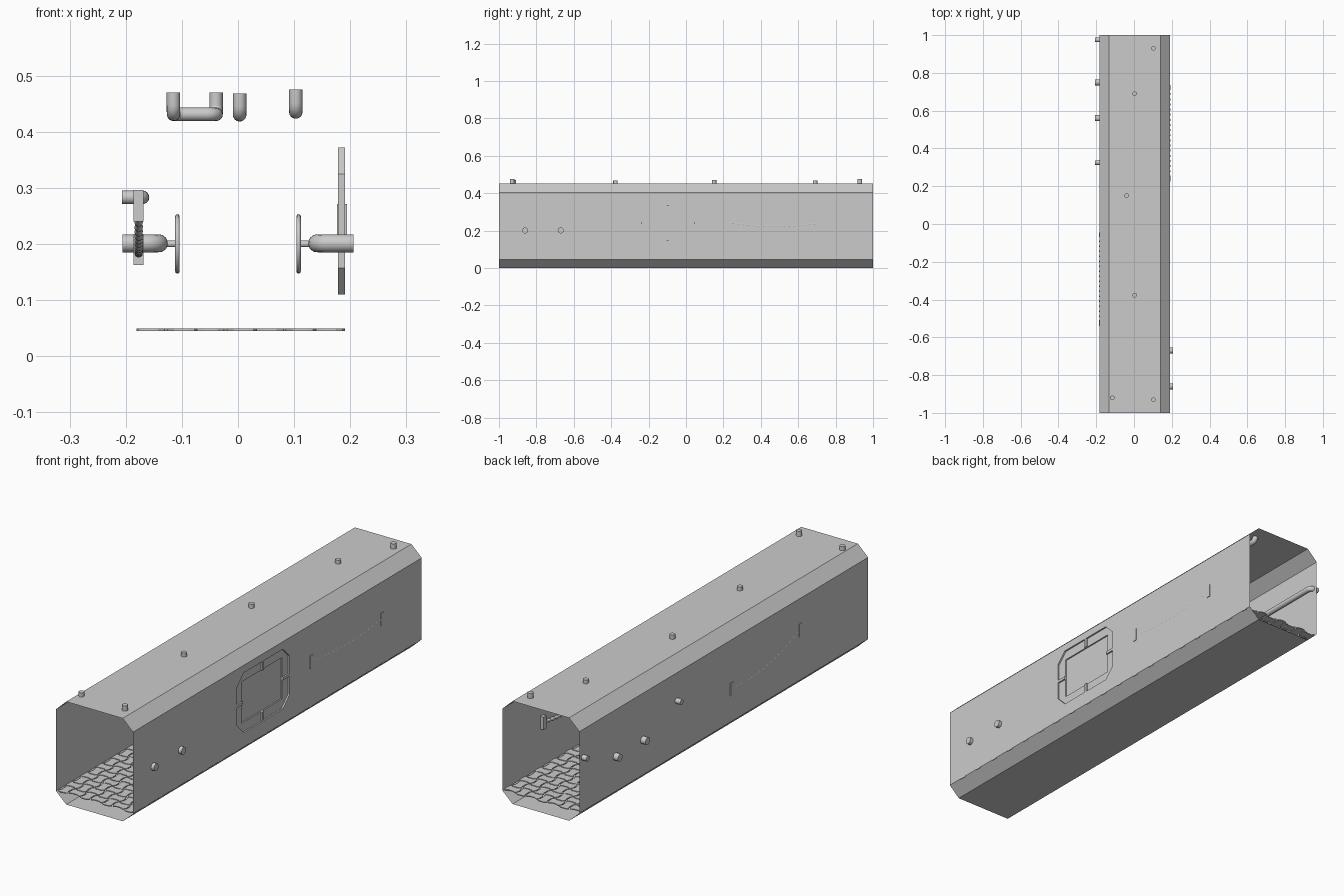
import bpy, bmesh, math
from mathutils import Vector

if "Cube" in bpy.data.objects:
    bpy.data.objects.remove(bpy.data.objects["Cube"])

CX = 0.004          # shell centre line


def finish(name, bm, smooth=None, recalc=True):
    bmesh.ops.remove_doubles(bm, verts=bm.verts, dist=1e-5)
    if recalc:
        bmesh.ops.recalc_face_normals(bm, faces=bm.faces)
    me = bpy.data.meshes.new(name)
    bm.to_mesh(me)
    bm.free()
    ob = bpy.data.objects.new(name, me)
    bpy.context.collection.objects.link(ob)
    if smooth:
        bpy.ops.object.select_all(action='DESELECT')
        bpy.context.view_layer.objects.active = ob
        ob.select_set(True)
        bpy.ops.object.shade_smooth_by_angle(angle=math.radians(smooth))
    return ob


def bridge(bm, a, b):
    """Faces between two closed loops; repeated points become triangles."""
    n = len(a)
    for i in range(n):
        j = (i + 1) % n
        pts = []
        for p in (a[i], a[j], b[j], b[i]):
            if p not in pts:
                pts.append(p)
        if len(pts) > 2:
            bm.faces.new([bm.verts.new(p) for p in pts])


def box(bm, lo, hi):
    r = bmesh.ops.create_cube(bm, size=1)
    for v in r['verts']:
        v.co = Vector([(lo[k] + hi[k]) / 2 + v.co[k] * (hi[k] - lo[k]) for k in range(3)])


# window outlines, y/z
Y0, Y1, Z0, Z1, C = -0.28, 0.085, 0.11, 0.372, 0.047
OCT = [(Y0 + C, Z0), (Y1 - C, Z0), (Y1, Z0 + C), (Y1, Z1 - C),
       (Y1 - C, Z1), (Y0 + C, Z1), (Y0, Z1 - C), (Y0, Z0 + C)]


def corners(y0, y1, z0, z1):
    a, b, c, d = (y0, z0), (y1, z0), (y1, z1), (y0, z1)
    return [a, b, b, c, c, d, d, a]


def at_x(loop, x):
    return [(x, y, z) for y, z in loop]


# octagonal shell, open at both ends, with a window opening in the right wall
prof = [(0.187, 0.047), (0.137, 0.001), (-0.137, 0.001), (-0.187, 0.047),
        (-0.187, 0.405), (-0.137, 0.452), (0.137, 0.452), (0.187, 0.405)]
bm = bmesh.new()
for (xa, za), (xb, zb) in zip(prof, prof[1:]):
    bm.faces.new([bm.verts.new(p) for p in ((CX + xa, -1, za), (CX + xb, -1, zb),
                                            (CX + xb, 1, zb), (CX + xa, 1, za))])
wx = CX + 0.187
bridge(bm, at_x(corners(-1, 1, 0.047, 0.405), wx), at_x(OCT, wx))
finish('corridor_shell', bm)

# stepped window frame, pane and four ribs
bm = bmesh.new()
RECT = corners(-0.237, 0.042, 0.15, 0.332)
loops = [at_x(OCT, wx), at_x(OCT, 0.184), at_x(RECT, 0.184), at_x(RECT, 0.178)]
for a, b in zip(loops, loops[1:]):
    bridge(bm, a, b)
bm.faces.new([bm.verts.new((0.178, y, z)) for y, z in RECT[::2]])
back = at_x(OCT, 0.178)
bridge(bm, loops[1], back)
bridge(bm, back, loops[3])
finish('window_frame', bm)
bm = bmesh.new()
yc, zc, w = (Y0 + Y1) / 2, (Z0 + Z1) / 2, 0.006
for za, zb in ((Z0, 0.15), (0.332, Z1)):
    box(bm, (0.183, yc - w, za), (0.191, yc + w, zb))
for ya, yb in ((Y0, -0.237), (0.042, Y1)):
    box(bm, (0.183, ya, zc - w), (0.191, yb, zc + w))
finish('window_ribs', bm)

# floor of interlocking tread tiles, bulging and pinched in turn
bm = bmesh.new()
nx, ny = 7, 38
px, py, gap, bulge = 0.37 / nx, 1.985 / ny, 0.0025, 0.007
for i in range(nx):
    for j in range(ny):
        s = bulge if (i + j) % 2 else -bulge
        hx, hy = px / 2 - gap, py / 2 - gap
        pts = []
        for k in (-1, -0.5, 0.5, 1):
            pts.append((k * hx, -hy + s * (abs(k) < 1)))
        for k in (-0.5, 0.5):
            pts.append((hx + s * 1, k * hy))
        pts += [(-x, -y) for x, y in pts]
        cx, cy = CX - 0.185 + px * (i + 0.5), -0.9925 + py * (j + 0.5)
        f = bm.faces.new([bm.verts.new((min(max(cx + x, -0.181), 0.191),
                                        min(max(cy + y, -1), 1), 0.045)) for x, y in pts])
        ext = bmesh.ops.extrude_face_region(bm, geom=[f])
        for v in ext['geom']:
            if isinstance(v, bmesh.types.BMVert):
                v.co.z = 0.049
finish('floor_tread', bm)


def pipe(name, pts, r, bend, sides=16, ribs=None):
    """Round tube along a path, corners rounded by `bend`; `ribs` gives ring radii."""
    pts = [Vector(p) for p in pts]
    path = [pts[0]]
    for a, b, c in zip(pts, pts[1:], pts[2:]):
        if not bend:
            path.append(b)
            continue
        s, e = b + (a - b).normalized() * bend, b + (c - b).normalized() * bend
        o = s + e - b
        for k in range(7):
            t = k / 6 * math.pi / 2
            path.append(o + (s - o) * math.cos(t) + (e - o) * math.sin(t))
    path.append(pts[-1])
    bm = bmesh.new()
    prev, u = None, None
    for k, p in enumerate(path):
        d = (path[min(k + 1, len(path) - 1)] - path[max(k - 1, 0)]).normalized()
        if u is None:
            u = d.orthogonal()
        u = (u - d * u.dot(d)).normalized()
        v = d.cross(u)
        rr = ribs[k % len(ribs)] if ribs else r
        ring = [bm.verts.new(p + (u * math.cos(t) + v * math.sin(t)) * rr)
                for t in (2 * math.pi * q / sides for q in range(sides))]
        if prev:
            for q in range(sides):
                bm.faces.new((prev[q], prev[q - 1], ring[q - 1], ring[q]))
        else:
            bm.faces.new(ring)
        prev = ring
    bm.faces.new(prev[::-1])
    return finish(name, bm, 40)


# ceiling pipes, both ends turning up through the roof
pipe('ceiling_pipe_right', [(0.103, -0.93, 0.475), (0.103, -0.93, 0.435),
                            (0.103, 0.93, 0.435), (0.103, 0.93, 0.475)], 0.012, 0.016)
pipe('ceiling_pipe_middle', [(0.003, -0.377, 0.468), (0.003, -0.377, 0.43),
                             (0.003, 0.69, 0.43), (0.003, 0.69, 0.468)], 0.012, 0.016)
pipe('ceiling_pipe_left', [(-0.115, -0.92, 0.47), (-0.115, -0.92, 0.431), (-0.115, -0.4, 0.431),
                           (-0.039, -0.4, 0.431), (-0.039, 0.15, 0.431), (-0.039, 0.15, 0.47)],
     0.012, 0.016)
# long pipe on the left wall
pipe('left_wall_pipe', [(-0.207, 0.325, 0.283), (-0.170, 0.325, 0.283),
                        (-0.170, 0.975, 0.283), (-0.207, 0.975, 0.283)], 0.012, 0.016)


def valve(side, label, ya, yb):
    """Wall pipe with a hand wheel on a stem."""
    pipe(label + '_valve_pipe', [(side * x, y, 0.201) for x, y in
         ((0.206, ya), (0.141, ya), (0.141, yb), (0.206, yb))], 0.016, 0.022)
    ym, xw = (ya + yb) / 2, side * 0.108
    pipe(label + '_valve_stem', [(xw, ym, 0.2), (side * 0.141, ym, 0.2)], 0.006, 0, 12)
    for k in range(2):
        a = math.pi * (k + 0.5) / 2
        d = Vector((0, math.cos(a), math.sin(a))) * 0.049
        c = Vector((xw, ym, 0.2))
        pipe(label + '_wheel_spoke', [c - d, c + d], 0.003, 0, 8)
    bpy.ops.mesh.primitive_torus_add(major_radius=0.049, minor_radius=0.004, major_segments=32,
                                     minor_segments=8, location=(xw, ym, 0.2),
                                     rotation=(0, math.pi / 2, 0))
    bpy.context.object.name = label + '_hand_wheel'
    bpy.ops.object.shade_smooth_by_angle(angle=math.radians(50))


valve(1, 'right', -0.86, -0.67)
valve(-1, 'left', 0.56, 0.75)


def hose(label, x, ya, za, yb, zb, sag):
    """Ribbed hose sagging along a wall between two end blocks."""
    n = 72
    pts = []
    for k in range(n + 1):
        t = k / n
        pts.append((x, ya + (yb - ya) * t, za + (zb - za) * t - sag * 4 * t * (1 - t)))
    pipe(label + '_hose', pts, 0.007, 0, 10, (0.0055, 0.0055, 0.0075, 0.0075))
    bm = bmesh.new()
    for y, z in ((ya, za), (yb, zb)):
        box(bm, (x - 0.009, y - 0.01, z - 0.028), (x + 0.009, y + 0.01, z + 0.028))
    finish(label + '_hose_ends', bm)


hose('left', -0.177, -0.53, 0.268, -0.055, 0.19, 0.035)
hose('right', 0.185, 0.235, 0.243, 0.725, 0.243, 0.02)
